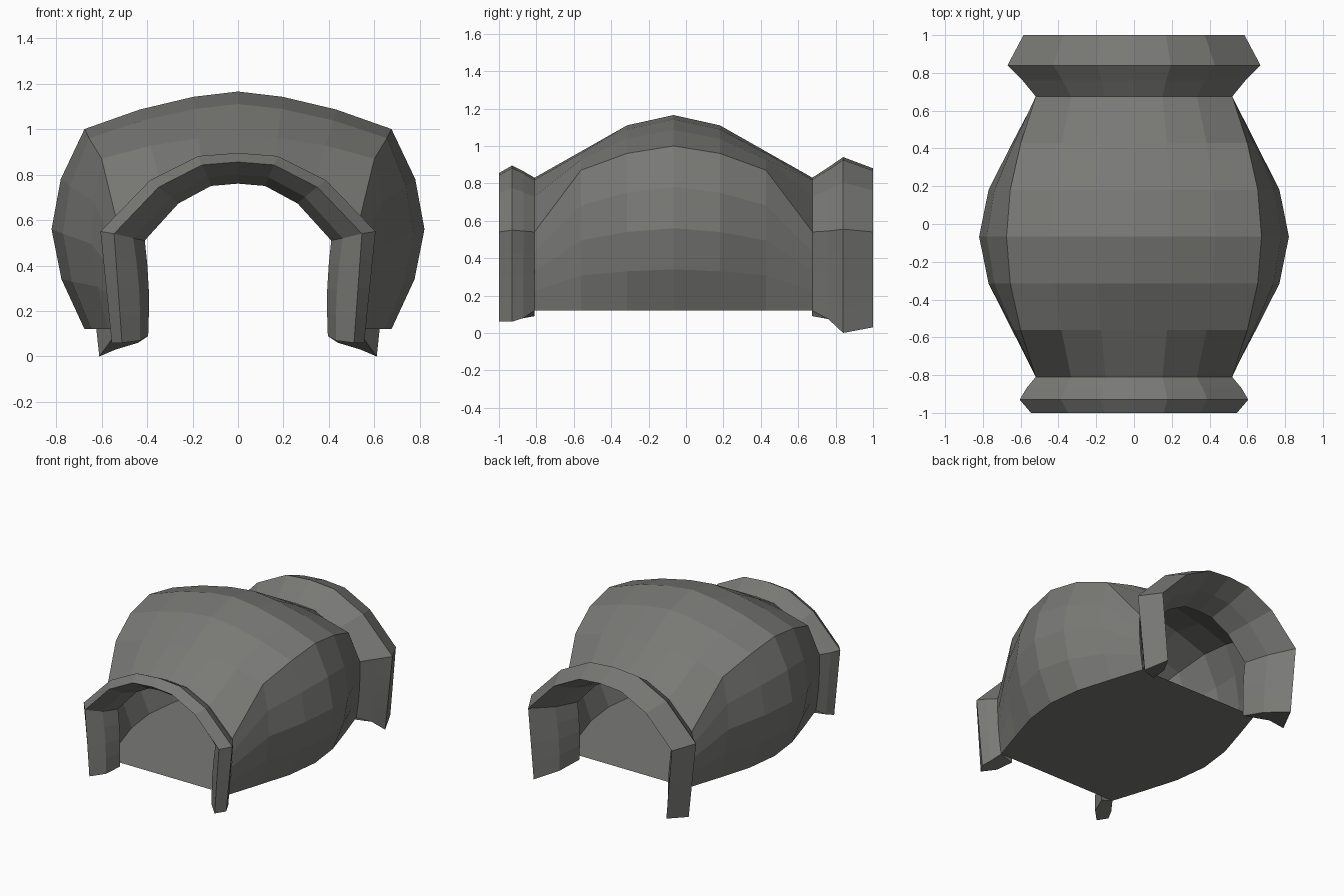
import bpy, bmesh

if "Cube" in bpy.data.objects:
    bpy.data.objects.remove(bpy.data.objects["Cube"])

stone = bpy.data.materials.new("dark grey")
stone.diffuse_color = (0.19, 0.19, 0.18, 1)
stone.use_nodes = True
stone.node_tree.nodes["Principled BSDF"].inputs["Base Color"].default_value = stone.diffuse_color


def arch(y, xc, zc, zt, xb, zb, xm, roll):
    """Symmetric arch: bottom, bulging side, shoulder corner, crown.
    roll 0 = rounded neck crown, 1 = flatter crown of the body."""
    side = []
    for t, b in ((0, 0), (.25, .7), (.5, 1), (.75, .72), (1, 0)):
        base = xb + (xc - xb) * t
        mid = (xb + xc) / 2
        side.append((base + (xm - mid) * b, zb + (zc - zb) * t))
    f1, f2 = .65 - .13 * roll, .96 - .1 * roll
    crown = [(xc * .64, zc + (zt - zc) * f1), (xc * .29, zc + (zt - zc) * f2)]
    half = side + crown
    pts = half + [(0, zt)] + [(-x, z) for x, z in reversed(half)]
    return [(x, y, z) for x, z in pts]


def loft(name, sections, closed=False, floor=False):
    bm = bmesh.new()
    rows = [[bm.verts.new(p) for p in s] for s in sections]
    n = len(rows)
    for i in range(n if closed else n - 1):
        a, b = rows[i], rows[(i + 1) % n]
        for j in range(len(a) - 1):
            bm.faces.new((a[j], a[j + 1], b[j + 1], b[j]))
        if floor:
            bm.faces.new((a[0], b[0], b[-1], a[-1]))
    if closed:  # leg ends
        bm.faces.new([r[0] for r in rows])
        bm.faces.new([r[-1] for r in rows])
    bmesh.ops.recalc_face_normals(bm, faces=bm.faces)
    me = bpy.data.meshes.new(name)
    bm.to_mesh(me)
    bm.free()
    me.materials.append(stone)
    ob = bpy.data.objects.new(name, me)
    bpy.context.collection.objects.link(ob)


# Barrel-shaped body shell with flat floor, symmetric about y = -0.067
# distance from middle: corner x, corner z, crown z, bottom x, bulge x, roll
half_body = [
    (.743, .52, .54, .83, .49, .515, 0),
    (.495, .60, .87, .97, .57, .645, .6),
    (.248, .655, .96, 1.11, .645, .77, 1),
    (0, .675, 1.0, 1.165, .675, .82, 1),
]


def body_arch(sign, r):
    d, xc, zc, zt, xb, xm, roll = r
    return arch(-.067 + sign * d, xc, zc, zt, xb, .12, xm, roll)


loft("body_shell", [body_arch(-1, r) for r in half_body]
     + [body_arch(1, r) for r in reversed(half_body[:-1])], floor=True)


# Flared collars: outer neck, flare, rim, then inner funnel
def collar(name, rings):
    loft(name, [arch(*r, (r[1] + r[4]) / 2 - (.01 if i > 3 else 0), 0)
                for i, r in enumerate(rings)], closed=True)


collar("front_collar", [
    (-.81, .52, .54, .83, .49, .12),
    (-.87, .57, .545, .865, .53, .08),
    (-.93, .605, .55, .895, .555, .06),
    (-1, .545, .54, .855, .51, .06),
    (-.92, .46, .52, .80, .43, .07),
    (-.81, .41, .51, .76, .395, .09),
])
collar("back_collar", [
    (.675, .52, .54, .83, .49, .12),
    (.76, .59, .545, .885, .555, .075),
    (.84, .67, .555, .94, .61, 0),
    (1, .585, .54, .88, .54, .03),
    (.84, .475, .52, .805, .44, .06),
    (.675, .41, .51, .76, .395, .09),
])
